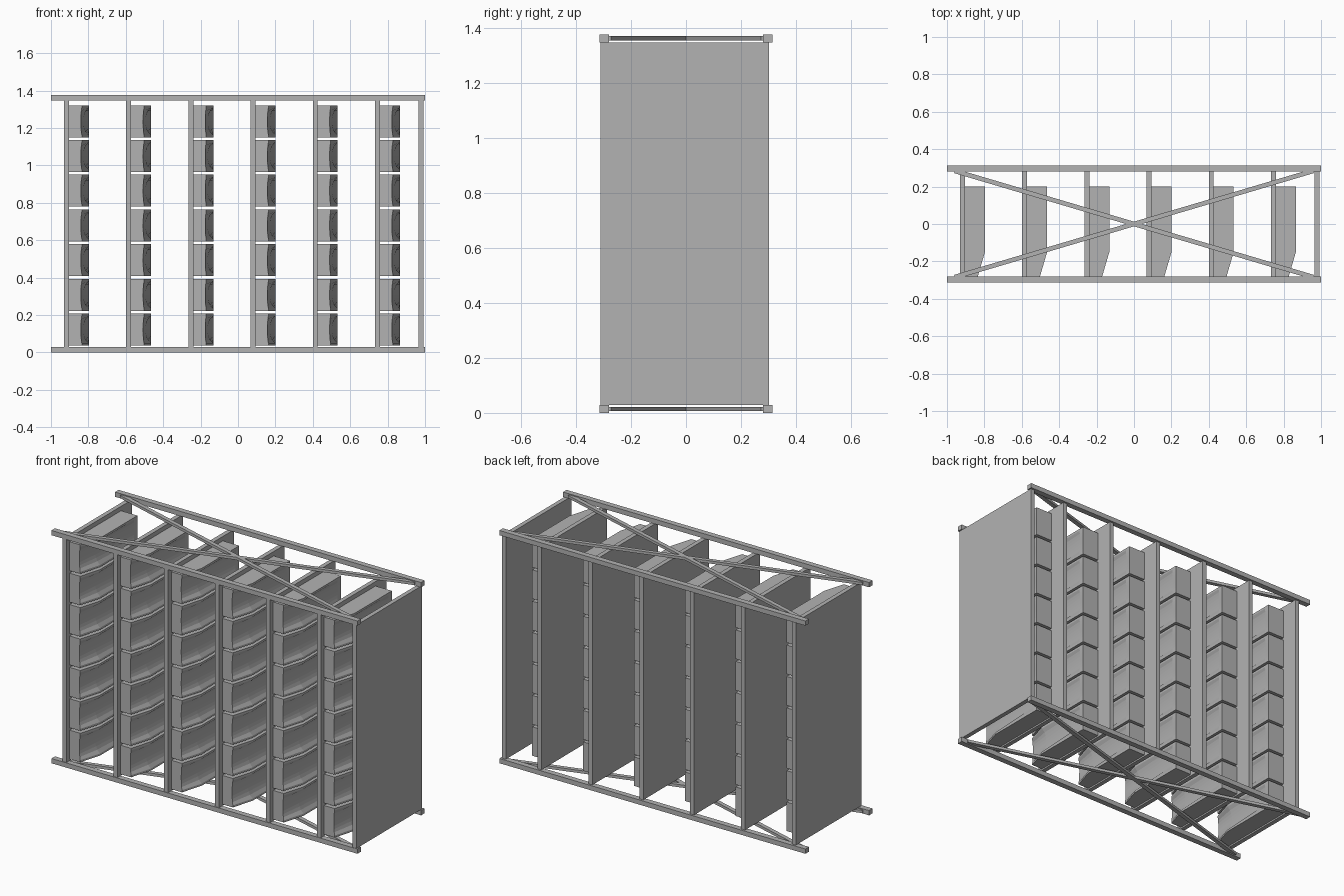
import bpy, bmesh, math
from mathutils import Matrix

cube = bpy.data.objects.get("Cube")
if cube:
    bpy.data.objects.remove(cube, do_unlink=True)

grey = bpy.data.materials.new("light grey")
grey.use_nodes = True
colour = (0.45, 0.45, 0.45, 1)
grey.diffuse_color = colour
grey.node_tree.nodes["Principled BSDF"].inputs["Base Color"].default_value = colour


def add_object(name, bm):
    bmesh.ops.recalc_face_normals(bm, faces=bm.faces)
    mesh = bpy.data.meshes.new(name)
    bm.to_mesh(mesh)
    bm.free()
    mesh.materials.append(grey)
    obj = bpy.data.objects.new(name, mesh)
    bpy.context.collection.objects.link(obj)
    return obj


def box(name, size, centre, turn=0):
    bm = bmesh.new()
    bmesh.ops.create_cube(bm, size=1)
    bmesh.ops.scale(bm, vec=size, verts=bm.verts)
    bmesh.ops.rotate(bm, matrix=Matrix.Rotation(turn, 3, 'Z'), verts=bm.verts)
    bmesh.ops.translate(bm, vec=centre, verts=bm.verts)
    return add_object(name, bm)


HEIGHT = 1.375
RAIL = 0.028
POD_H = 0.171

# Long rails and crossed braces, at the bottom and the top
brace_angle = math.atan2(0.58, 1.96)
for level, z in (("bottom", RAIL / 2), ("top", HEIGHT - RAIL / 2)):
    for side, y in (("front", -0.297), ("back", 0.297)):
        box(f"{level}_{side}_rail", (2, 0.033, RAIL), (0, y, z))
    for sign in (-1, 1):
        box(f"{level}_brace", (2.0, 0.024, 0.016), (0, 0, z), sign * brace_angle)


def scooped_section(width, floor):
    """Cross-section of a pod: a box whose open side is hollowed by an arc."""
    rim, steps = 0.012, 8
    points = [(0, 0), (width, 0)]
    for i in range(steps + 1):
        t = i / steps
        depth = (width - floor) * math.sin(math.pi * t) ** 0.6 if 0 < i < steps else 0
        points.append((width - depth, rim + t * (POD_H - 2 * rim)))
    return points + [(width, POD_H), (0, POD_H)]


# Pod body, lofted from front to back: the scoop runs out towards the back
bm = bmesh.new()
rings = []
for y, width, floor in ((-0.28, 0.069, 0.064), (-0.15, 0.107, 0.076),
                        (0.17, 0.107, 0.104), (0.2, 0.107, 0.107)):
    rings.append([bm.verts.new((x, y, z)) for x, z in scooped_section(width, floor)])
for a, b in zip(rings, rings[1:]):
    for i in range(len(a)):
        j = (i + 1) % len(a)
        bm.faces.new((a[i], a[j], b[j], b[i]))
bm.faces.new(rings[0])
bm.faces.new(rings[-1])
first_pod = add_object("storage_pod", bm)
pod_mesh = first_pod.data
bpy.data.objects.remove(first_pod)

# Upright panels, each but the last carrying a column of pods
PANEL = 0.026
for col in range(7):
    x = -0.93 + 0.3325 * col if col < 6 else 0.966
    box("upright_panel", (PANEL, 0.612, HEIGHT - 2 * RAIL),
        (x + PANEL / 2, -0.004, HEIGHT / 2))
    for row in range(7 if col < 6 else 0):
        pod = bpy.data.objects.new("storage_pod", pod_mesh)
        pod.location = (x + PANEL, 0, 0.037 + 0.1855 * row)
        bpy.context.collection.objects.link(pod)
